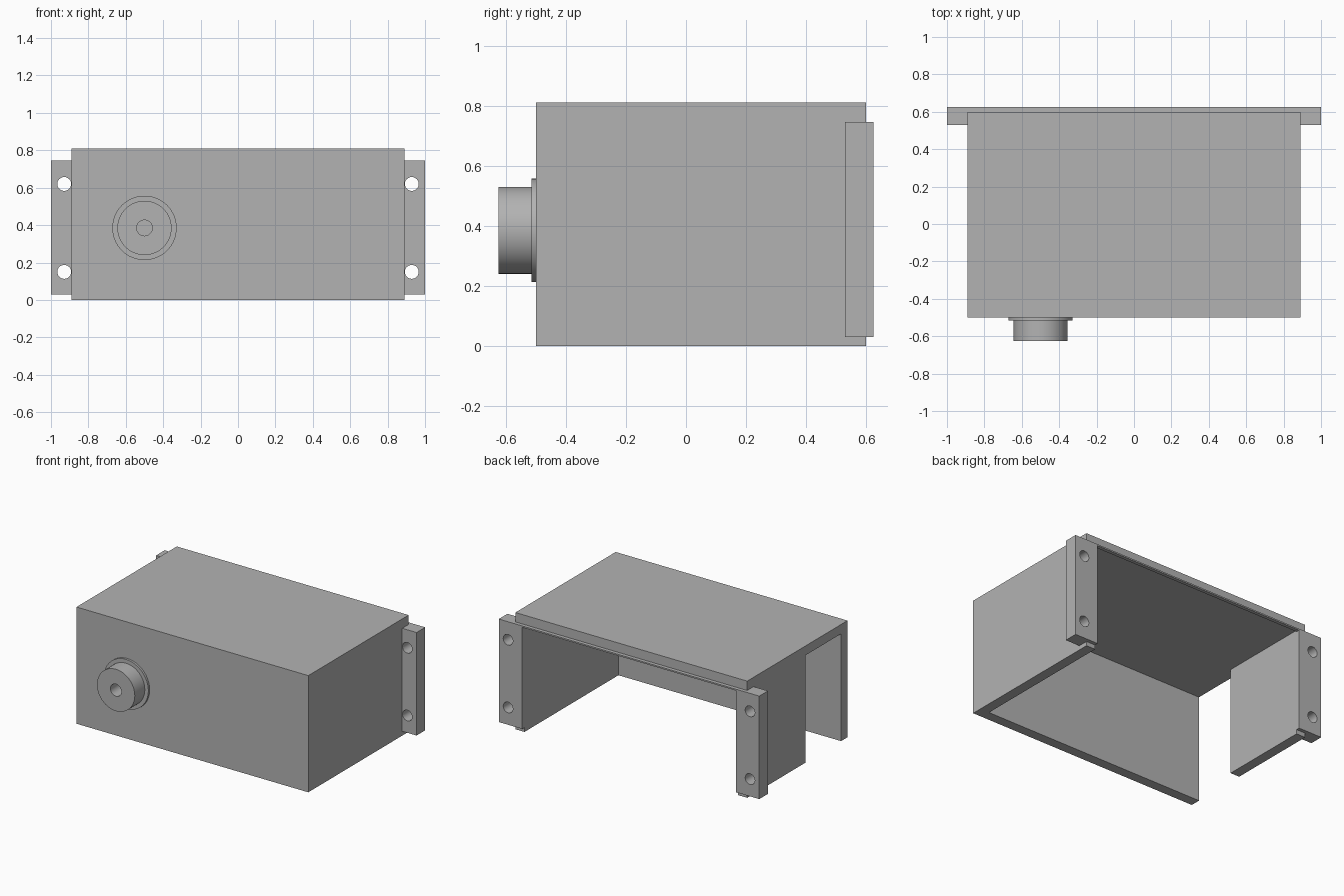
import bpy, bmesh, math
from mathutils import Matrix

if "Cube" in bpy.data.objects:
    bpy.data.objects.remove(bpy.data.objects["Cube"], do_unlink=True)

grey = bpy.data.materials.new("plain grey")
grey.use_nodes = True
grey.diffuse_color = (0.45, 0.45, 0.45, 1)
grey.node_tree.nodes["Principled BSDF"].inputs["Base Color"].default_value = (0.45, 0.45, 0.45, 1)


def finish(name, bm):
    bmesh.ops.recalc_face_normals(bm, faces=bm.faces)
    mesh = bpy.data.meshes.new(name)
    bm.to_mesh(mesh)
    bm.free()
    mesh.materials.append(grey)
    obj = bpy.data.objects.new(name, mesh)
    bpy.context.collection.objects.link(obj)
    return obj


def activate(obj):
    bpy.ops.object.select_all(action='DESELECT')
    obj.select_set(True)
    bpy.context.view_layer.objects.active = obj


def box(name, lo, hi):
    bm = bmesh.new()
    bmesh.ops.create_cube(bm, size=1)
    for v in bm.verts:
        v.co = [(a + b) / 2 + c * (b - a) for a, b, c in zip(lo, hi, v.co)]
    return finish(name, bm)


def prism(name, outline, z0, z1):
    bm = bmesh.new()
    face = bm.faces.new([bm.verts.new((x, y, z0)) for x, y in outline])
    top = bmesh.ops.extrude_face_region(bm, geom=[face])["geom"]
    bmesh.ops.translate(bm, vec=(0, 0, z1 - z0),
                        verts=[g for g in top if isinstance(g, bmesh.types.BMVert)])
    return finish(name, bm)


def cut(obj, cutter):
    cutter.hide_render = True
    mod = obj.modifiers.new("cut", 'BOOLEAN')
    mod.operation, mod.solver, mod.object = 'DIFFERENCE', 'EXACT', cutter
    activate(obj)
    bpy.ops.object.modifier_apply(modifier=mod.name)
    bpy.data.objects.remove(cutter, do_unlink=True)


def smooth(obj):
    activate(obj)
    bpy.ops.object.shade_smooth_by_angle(angle=math.radians(30))


# Housing, open at the back and bottom, with a gap in one side wall
W, WI, ROOF = 0.89, 0.82, 0.745
housing = box("housing", (-W, -0.5, 0), (W, 0.6, 0.81))
cut(housing, box("cavity", (-WI, -0.43, -1), (WI, 1, ROOF)))
cut(housing, box("side_gap", (-1, -0.43, -1), (-0.7, -0.04, ROOF)))

# Thin lip under the back edge of the roof
box("back_lip", (-WI, 0.6, ROOF - 0.01), (WI, 0.625, ROOF))

# Mounting flanges wrapping the back ends of the side walls
outline = [(WI, 0.6), (WI, 0.625), (1, 0.625), (1, 0.53), (W, 0.53), (W, 0.6)]
for side, s in (("left", 1), ("right", -1)):
    flange = prism(side + "_flange", [(s * x, y) for x, y in outline], 0.03, ROOF)
    for z in (0.15, 0.62):
        bm = bmesh.new()
        bmesh.ops.create_cone(bm, cap_ends=True, segments=32, radius1=0.037, radius2=0.037,
                              depth=0.5, matrix=Matrix.Translation((s * 0.929, 0.57, z))
                              @ Matrix.Rotation(math.pi / 2, 4, 'X'))
        cut(flange, finish("screw_hole", bm))
    smooth(flange)

# Round knob with a collar and a blind centre hole, turned from a profile
profile = [(0, -0.5), (0.172, -0.5), (0.172, -0.515), (0.145, -0.515),
           (0.145, -0.625), (0.042, -0.625), (0.042, -0.52), (0, -0.52)]
bm = bmesh.new()
pts = [bm.verts.new((r, y, 0)) for r, y in profile]
edges = [bm.edges.new(p) for p in zip(pts, pts[1:])]
bmesh.ops.spin(bm, geom=pts + edges, cent=(0, 0, 0), axis=(0, 1, 0),
               angle=math.tau, steps=64, use_merge=True)
bmesh.ops.remove_doubles(bm, verts=bm.verts, dist=0.0001)
knob = finish("knob", bm)
knob.location = (-0.5, 0, 0.385)
smooth(knob)
